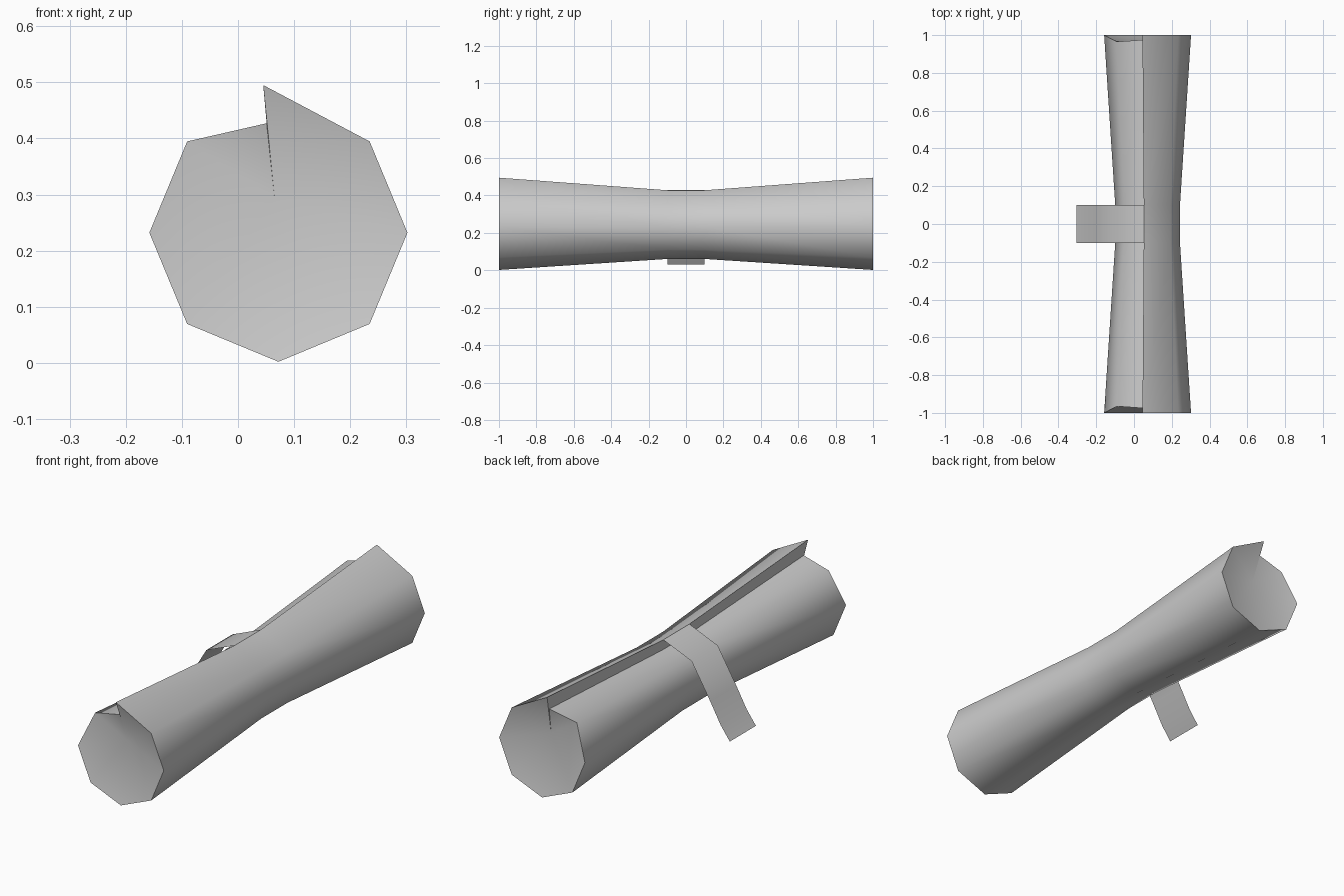
import bpy, bmesh, math

if "Cube" in bpy.data.objects:
    bpy.data.objects.remove(bpy.data.objects["Cube"], do_unlink=True)

grey = bpy.data.materials.new("paper grey")
grey.use_nodes = True
grey.diffuse_color = (0.6, 0.6, 0.6, 1)
grey.node_tree.nodes["Principled BSDF"].inputs["Base Color"].default_value = grey.diffuse_color

CX, CZ, R, WAIST = 0.072, 0.232, 0.23, 0.745


def finish(name, bm, fix_normals=True):
    if fix_normals:
        bmesh.ops.recalc_face_normals(bm, faces=bm.faces)
    mesh = bpy.data.meshes.new(name)
    bm.to_mesh(mesh)
    bm.free()
    obj = bpy.data.objects.new(name, mesh)
    bpy.context.collection.objects.link(obj)
    mesh.materials.append(grey)
    bpy.ops.object.select_all(action="DESELECT")
    obj.select_set(True)
    bpy.context.view_layer.objects.active = obj
    bpy.ops.object.shade_smooth_by_angle(angle=math.radians(60))
    return obj


# Rolled sheet: octagon with a stepped seam; third value is how far its ends draw in
angles = [math.radians(a) for a in range(45, -226, -45)]
profile = [(0.045, 0.495, 0)]
profile += [(CX + R * math.cos(a), CZ + R * math.sin(a), 0) for a in angles]
x, z, _ = profile[-1]
profile[-1] = (x, z, 0.035)
profile.append((0.051, 0.427, 0.025))

bm = bmesh.new()
rings = []
for y, scale in ((-1, 1), (-0.1, WAIST), (0.1, WAIST), (1, 1)):
    ring = []
    for px, pz, inset in profile:
        yy = y - math.copysign(inset, y) if scale == 1 else y
        ring.append(bm.verts.new((CX + (px - CX) * scale, yy, CZ + (pz - CZ) * scale)))
    rings.append(ring)
n = len(profile)
for a, b in zip(rings, rings[1:]):
    for i in range(n):
        j = (i + 1) % n
        bm.faces.new((a[i], a[j], b[j], b[i]))

# Shallow dished ends meeting at the foot of the seam
for ring, y in ((rings[0], -0.94), (rings[-1], 0.94)):
    centre = bm.verts.new((0.065, y, 0.295))
    for i in range(n):
        bm.faces.new((ring[i], ring[(i + 1) % n], centre))
finish("rolled_sheet", bm)

# Thin tie strap hanging from the seam at the waist
bm = bmesh.new()
path = [(0.052, 0.428), (-0.1, 0.365), (-0.2, 0.197), (-0.255, 0.098), (-0.305, 0.03)]
pairs = [[bm.verts.new((px, y, pz)) for y in (-0.1, 0.1)] for px, pz in path]
for a, b in zip(pairs, pairs[1:]):
    bm.faces.new((a[0], a[1], b[1], b[0]))
bmesh.ops.recalc_face_normals(bm, faces=bm.faces)
if sum(f.normal.z for f in bm.faces) < 0:
    bmesh.ops.reverse_faces(bm, faces=bm.faces)
finish("tie_strap", bm, False)
